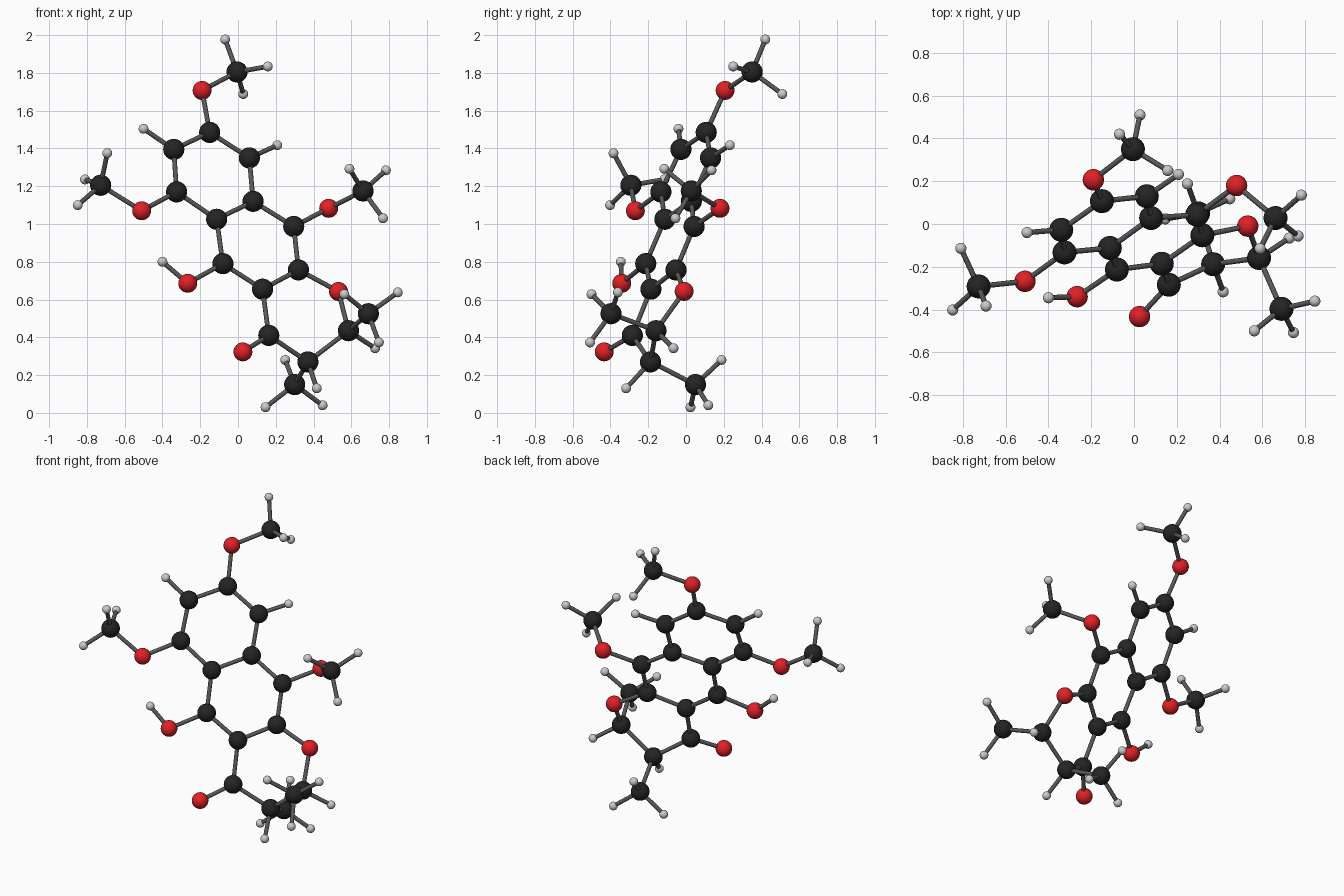
import bpy
import bmesh
from mathutils import Vector

if "Cube" in bpy.data.objects:
    bpy.data.objects.remove(bpy.data.objects["Cube"])


def material(name, rgb):
    m = bpy.data.materials.new(name)
    m.diffuse_color = (*rgb, 1)
    m.use_nodes = True
    m.node_tree.nodes["Principled BSDF"].inputs["Base Color"].default_value = m.diffuse_color
    return m


def smooth_mesh(name, bm, mat):
    for f in bm.faces:
        f.smooth = len(f.verts) <= 4
    me = bpy.data.meshes.new(name)
    bm.to_mesh(me)
    bm.free()
    me.materials.append(mat)
    return me


def ball(name, radius, mat):
    bm = bmesh.new()
    bmesh.ops.create_uvsphere(bm, u_segments=32, v_segments=16, radius=radius)
    return smooth_mesh(name, bm, mat)


def place(name, mesh, loc):
    ob = bpy.data.objects.new(name, mesh)
    ob.location = loc
    bpy.context.collection.objects.link(ob)
    return ob


# Atom centres per element
CENTRES = {
    "carbon": [
        (-.005, .35, 1.805), (-.15, .107, 1.485), (-.34, -.027, 1.395),
        (.06, .13, 1.35), (-.325, -.133, 1.17), (.08, .028, 1.12),
        (-.113, -.112, 1.025), (.295, .043, .987), (-.08, -.213, .79),
        (.32, -.053, .757), (.13, -.186, .655), (.163, -.284, .41),
        (.37, -.188, .27), (.585, -.159, .435), (.30, .05, .15),
        (.69, -.397, .525), (.662, .028, 1.175), (-.727, -.292, 1.205)],
    "oxygen": [
        (-.19, .207, 1.707), (-.51, -.268, 1.07), (-.266, -.34, .686),
        (.026, -.433, .323), (.532, -.01, .643), (.48, .18, 1.083)],
    "hydrogen": [
        (-.068, .42, 1.977), (.158, .25, 1.834), (.028, .51, 1.688),
        (-.5, -.04, 1.504), (.208, .232, 1.417), (-.692, -.384, 1.375),
        (-.81, -.114, 1.236), (-.848, -.402, 1.10), (-.4, -.345, .80),
        (.59, -.115, 1.292), (.783, .135, 1.284), (.768, -.056, 1.03),
        (.417, -.317, .13), (.726, -.066, .342), (.25, .188, .28),
        (.146, .024, .03), (.448, .118, .04), (.563, -.5, .628),
        (.846, -.361, .638), (.746, -.508, .373)],
}
LOOK = {"carbon": (.056, (.018, .018, .018)),
        "oxygen": (.05, (.75, .015, .02)),
        "hydrogen": (.026, (.6, .6, .6))}

# Atoms
atoms = []
for element, centres in CENTRES.items():
    radius, rgb = LOOK[element]
    mesh = ball(element + "_ball", radius, material(element, rgb))
    for i, c in enumerate(centres):
        place(f"{element}_atom_{i + 1}", mesh, c)
        atoms.append((element, Vector(c)))

# Bonds: a rod between every pair close enough to be joined
bm = bmesh.new()
bmesh.ops.create_cone(bm, cap_ends=True, segments=16, radius1=.0125,
                      radius2=.0125, depth=1)
rod = smooth_mesh("bond_rod", bm, material("bond", (.1, .1, .1)))
count = 0
for i, (ea, a) in enumerate(atoms):
    for eb, b in atoms[i + 1:]:
        hydrogens = (ea, eb).count("hydrogen")
        reach = (.32, .24, 0)[hydrogens]
        d = b - a
        if d.length < reach:
            count += 1
            ob = place(f"bond_{count}", rod, (a + b) / 2)
            ob.rotation_mode = 'QUATERNION'
            ob.rotation_quaternion = Vector((0, 0, 1)).rotation_difference(d)
            ob.scale = (1, 1, d.length)
